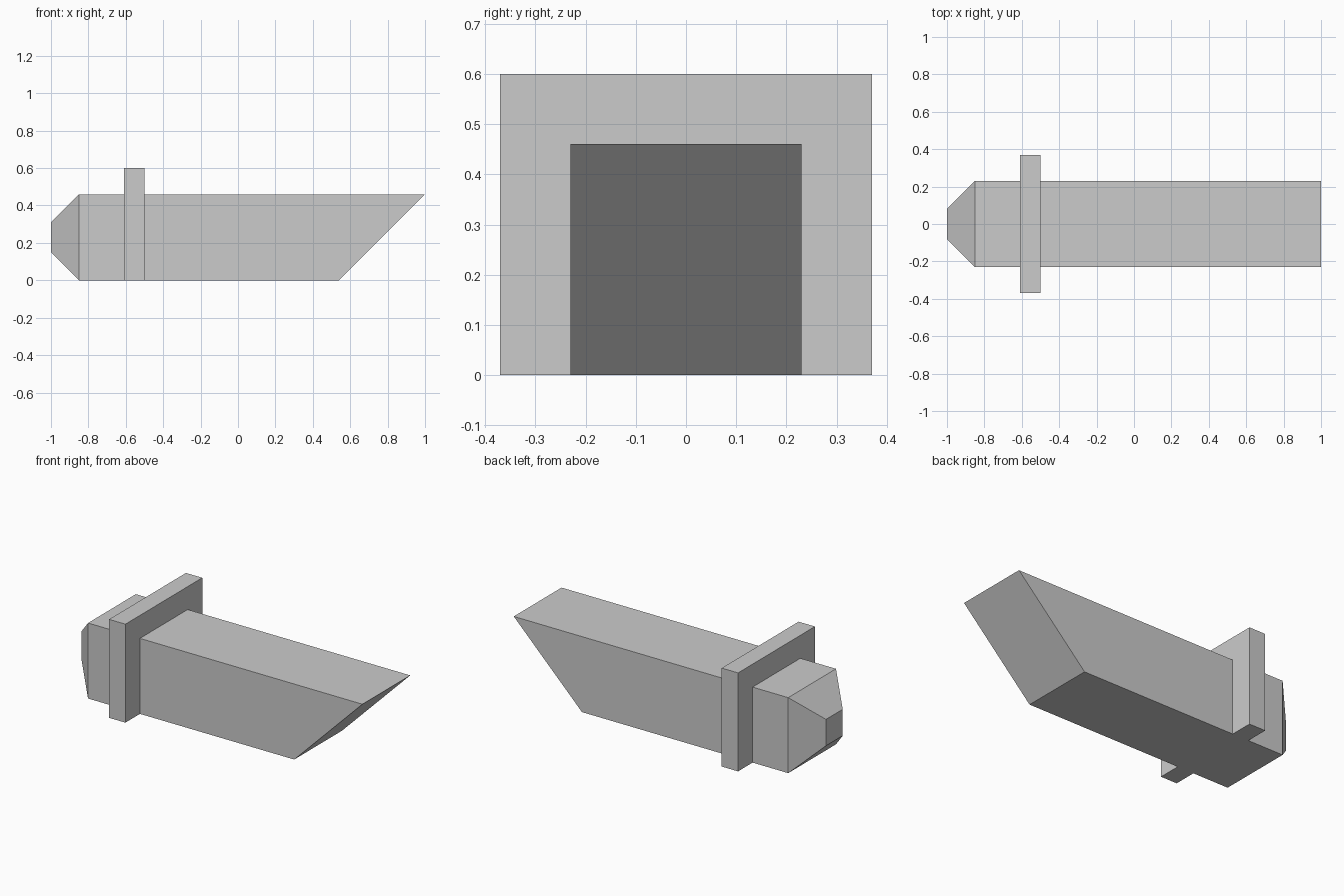
import bpy
import bmesh
from mathutils import Vector

cube = bpy.data.objects.get("Cube")
if cube:
    bpy.data.objects.remove(cube, do_unlink=True)

HALF = 0.23           # half the width of the square bar
TOP = 2 * HALF
BACK = -0.85          # where the tapered end starts

grey = bpy.data.materials.new("plain grey")
grey.use_nodes = True
colour = (0.6, 0.6, 0.6, 1)
grey.diffuse_color = colour
grey.node_tree.nodes["Principled BSDF"].inputs["Base Color"].default_value = colour


def finish(name, bm):
    bmesh.ops.recalc_face_normals(bm, faces=bm.faces)
    mesh = bpy.data.meshes.new(name)
    bm.to_mesh(mesh)
    bm.free()
    mesh.materials.append(grey)
    obj = bpy.data.objects.new(name, mesh)
    bpy.context.collection.objects.link(obj)
    return obj


def extrude_profile(bm, points, direction):
    """Fill a closed profile and extrude it into a solid."""
    face = bm.faces.new([bm.verts.new(p) for p in points])
    result = bmesh.ops.extrude_face_region(bm, geom=[face], use_keep_orig=True)
    moved = [g for g in result["geom"] if isinstance(g, bmesh.types.BMVert)]
    bmesh.ops.translate(bm, verts=moved, vec=Vector(direction))


# Square bar with a slanted cut at one end
bm = bmesh.new()
side = [(BACK, 0), (0.54, 0), (1.0, TOP), (BACK, TOP)]
extrude_profile(bm, [(x, -HALF, z) for x, z in side], (0, 2 * HALF, 0))

# Tapered blunt end, extruded from the back face of the bar
bm.normal_update()
back = min(bm.faces, key=lambda f: f.calc_center_median().x)
tip = bmesh.ops.extrude_discrete_faces(bm, faces=[back])["faces"][0]
centre = Vector((BACK, 0, HALF))
for v in tip.verts:
    v.co = centre + (v.co - centre) * 0.35 + Vector((-0.15, 0, 0))
finish("bar", bm)

# Collar that wraps the sides and top of the bar, open underneath
bm = bmesh.new()
half_arch = [(HALF, TOP), (HALF, 0), (0.37, 0), (0.37, 0.6)]
arch = half_arch + [(-y, z) for y, z in reversed(half_arch)]
extrude_profile(bm, [(-0.61, y, z) for y, z in arch], (0.11, 0, 0))
finish("collar", bm)
